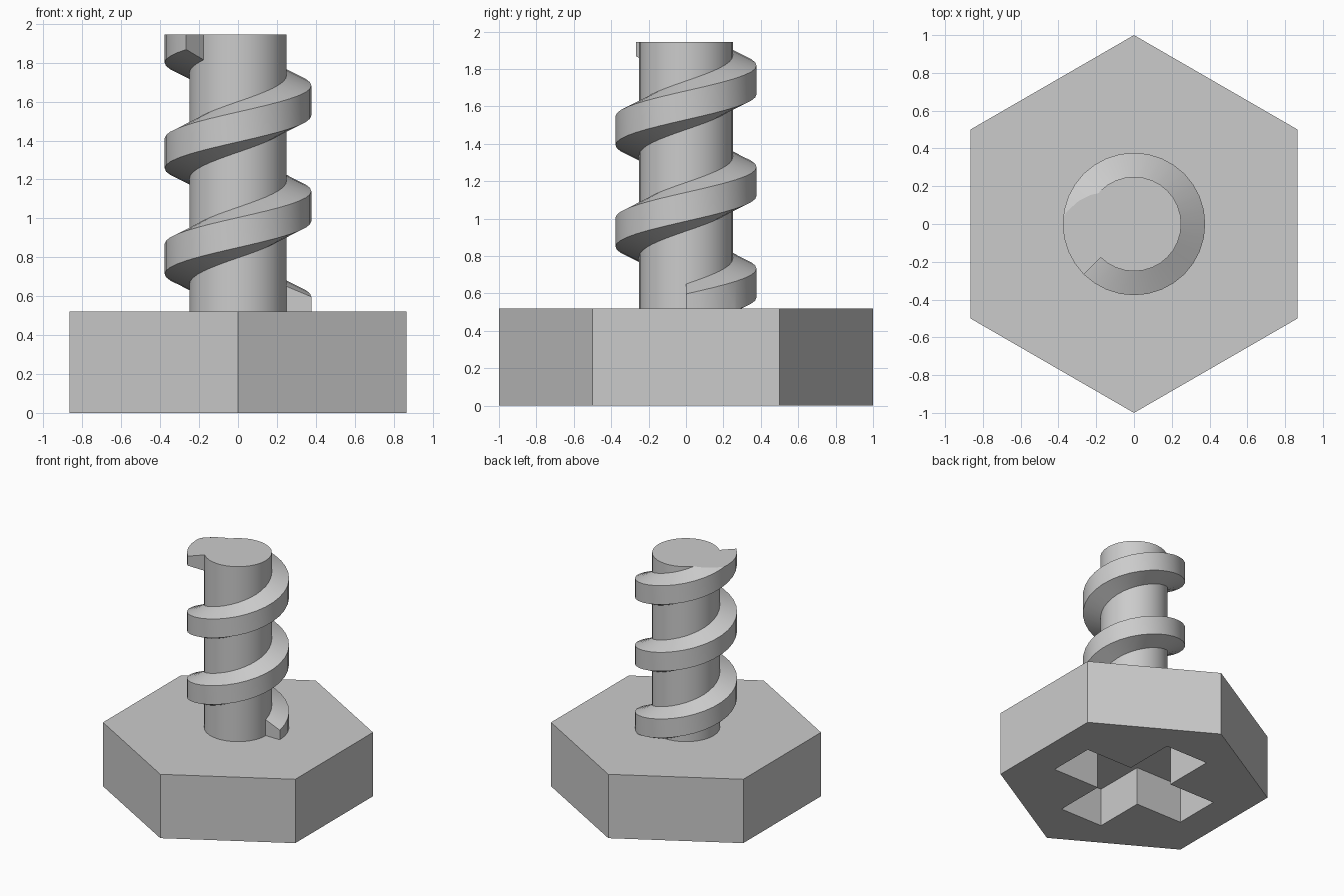
import bpy, bmesh
from math import sin, cos, pi, radians

if "Cube" in bpy.data.objects:
    bpy.data.objects.remove(bpy.data.objects["Cube"], do_unlink=True)

HEAD_TOP, TOTAL = 0.52, 1.945
SHAFT_R, THREAD_R = 0.25, 0.377
SIDES, TURNS = 32, 2.625

grey = bpy.data.materials.new("plain_grey")
grey.use_nodes = True
grey.diffuse_color = (0.6, 0.6, 0.6, 1)
grey.node_tree.nodes["Principled BSDF"].inputs["Base Color"].default_value = (0.6, 0.6, 0.6, 1)


def make_object(name, bm):
    bmesh.ops.recalc_face_normals(bm, faces=bm.faces[:])
    mesh = bpy.data.meshes.new(name)
    bm.to_mesh(mesh)
    bm.free()
    mesh.materials.append(grey)
    obj = bpy.data.objects.new(name, mesh)
    bpy.context.collection.objects.link(obj)
    return obj


def activate(obj):
    bpy.ops.object.select_all(action='DESELECT')
    obj.select_set(True)
    bpy.context.view_layer.objects.active = obj


def prism(name, outline, z0, z1):
    bm = bmesh.new()
    base = bm.faces.new([bm.verts.new((x, y, z0)) for x, y in outline])
    top = bmesh.ops.extrude_face_region(bm, geom=[base], use_keep_orig=True)
    verts = [v for v in top["geom"] if isinstance(v, bmesh.types.BMVert)]
    bmesh.ops.translate(bm, verts=verts, vec=(0, 0, z1 - z0))
    return make_object(name, bm)


def polygon(radius, sides, turn=0.0):
    return [(radius * cos(turn + 2 * pi * i / sides), radius * sin(turn + 2 * pi * i / sides))
            for i in range(sides)]


# Hexagonal head with a cross-shaped socket underneath
head = prism("hex_head", polygon(1, 6, pi / 2), 0, HEAD_TOP)
arm, half = 0.605, 0.19
cross = []
for c, s in ((1, 0), (0, 1), (-1, 0), (0, -1)):
    for x, y in ((arm, -half), (arm, half), (half, half)):
        cross.append((x * c - y * s, x * s + y * c))
cutter = prism("socket_cutter", cross, -0.1, 0.31)
cutter.hide_render = True
activate(head)
cut = head.modifiers.new("socket", 'BOOLEAN')
cut.operation, cut.solver, cut.object = 'DIFFERENCE', 'EXACT', cutter
bpy.ops.object.modifier_apply(modifier=cut.name)
bpy.data.objects.remove(cutter, do_unlink=True)

# Round shaft
shaft = prism("shaft", polygon(SHAFT_R, SIDES), HEAD_TOP, TOTAL)

# Helical thread: a trapezoid swept upwards, trimmed flat at both ends
bm = bmesh.new()
profile = ((SHAFT_R - 0.005, -0.132), (THREAD_R, -0.077), (THREAD_R, 0.077), (SHAFT_R - 0.005, 0.132))
steps = round(SIDES * TURNS)
rings = []
for i in range(steps + 1):
    a = 2 * pi * i / SIDES
    centre = HEAD_TOP + (TOTAL - HEAD_TOP) * i / steps
    rings.append([bm.verts.new((r * cos(a), r * sin(a), centre + dz)) for r, dz in profile])
for lower, upper in zip(rings, rings[1:]):
    for j in range(4):
        k = (j + 1) % 4
        bm.faces.new((lower[j], lower[k], upper[k], upper[j]))
bm.faces.new(rings[0])
bm.faces.new(rings[-1])
for z, direction in ((TOTAL, 1), (HEAD_TOP - 0.01, -1)):
    bmesh.ops.bisect_plane(bm, geom=bm.verts[:] + bm.edges[:] + bm.faces[:], dist=1e-5,
                           plane_co=(0, 0, z), plane_no=(0, 0, direction), clear_outer=True)
    bmesh.ops.holes_fill(bm, edges=[e for e in bm.edges if e.is_boundary], sides=0)
thread = make_object("thread", bm)

# Smooth round surfaces, crisp edges
for obj in (shaft, thread):
    activate(obj)
    bpy.ops.object.shade_smooth_by_angle(angle=radians(20))
